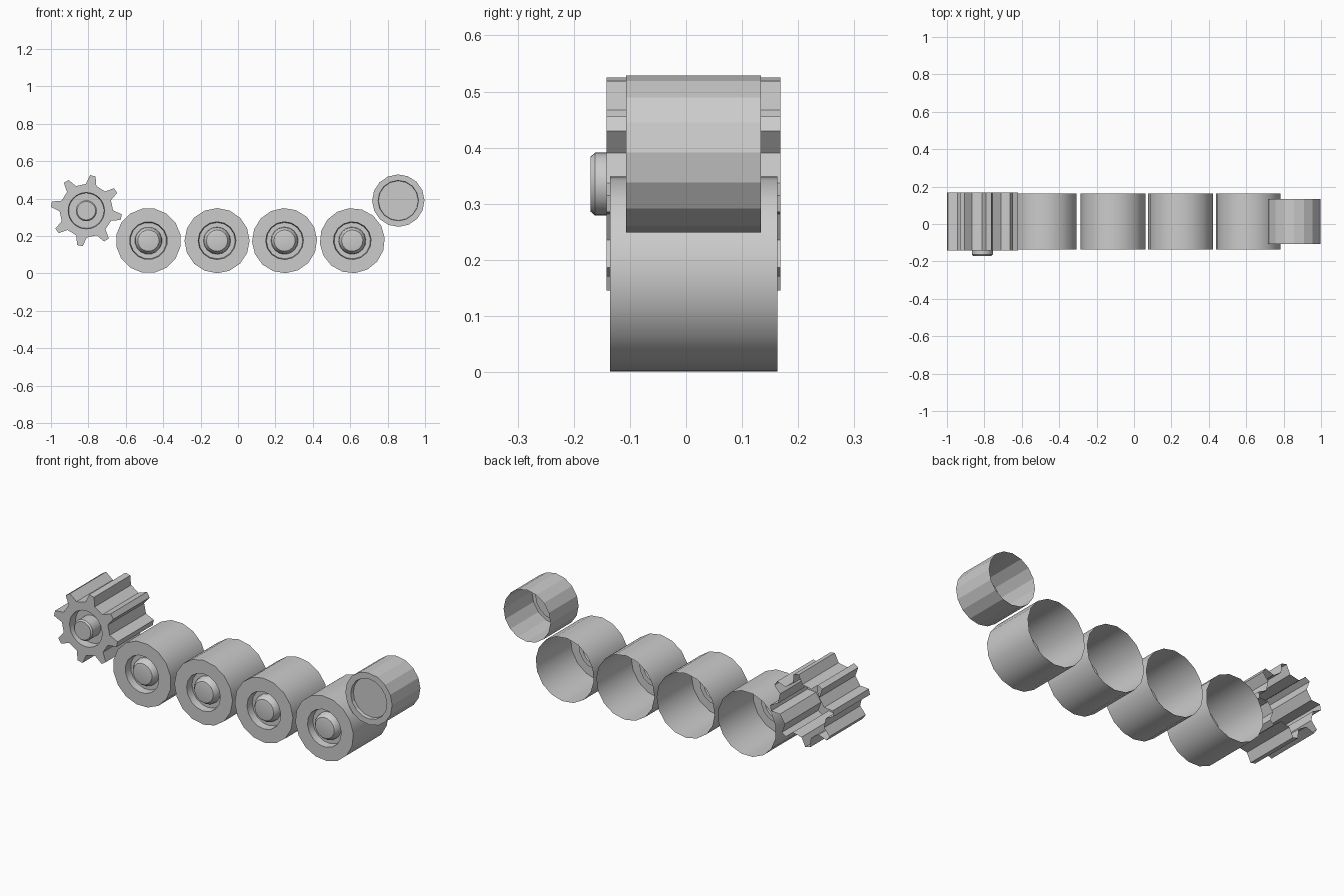
import bpy, bmesh
from math import cos, sin, radians

if "Cube" in bpy.data.objects:
    bpy.data.objects.remove(bpy.data.objects["Cube"])


def circle(radius, count, turn=0):
    return [(radius, turn + i * 360 / count) for i in range(count)]


def gear(turn):
    # one swept tooth, repeated eight times: (radius, angle)
    tooth = [(0.143, -12), (0.190, -5), (0.191, 4), (0.143, 11)]
    return [(r, turn + 45 * k + a) for k in range(8) for r, a in tooth]


def loft(name, cx, cz, sections, smooth):
    """Join (outline, y) rings from the open back to the closed front."""
    bm = bmesh.new()
    rings = [[bm.verts.new((r * cos(radians(a)), y, r * sin(radians(a))))
              for r, a in outline] for outline, y in sections]
    for back, front in zip(rings, rings[1:]):
        n = len(back)
        for i in range(n):
            j = (i + 1) % n
            bm.faces.new((back[i], front[i], front[j], back[j]))
    bm.faces.new(rings[-1][::-1])
    # make the front face look towards -y
    bm.normal_update()
    bm.faces.ensure_lookup_table()
    if bm.faces[-1].normal.y > 0:
        bmesh.ops.reverse_faces(bm, faces=[bm.faces[-1]])
    if bm.faces[0].calc_center_median().dot(bm.faces[0].normal) < 0:
        bmesh.ops.reverse_faces(bm, faces=bm.faces[:-1])
    me = bpy.data.meshes.new(name)
    bm.to_mesh(me)
    bm.free()
    ob = bpy.data.objects.new(name, me)
    bpy.context.collection.objects.link(ob)
    ob.location = (cx, 0, cz)
    if smooth:
        bpy.ops.object.select_all(action='DESELECT')
        ob.select_set(True)
        bpy.context.view_layer.objects.active = ob
        bpy.ops.object.shade_smooth_by_angle(angle=radians(30))
    return ob


# road wheels: hollow drums with a recessed hub
profile = [(0.174, 0.163), (0.174, -0.135), (0.101, -0.135), (0.097, -0.095),
           (0.073, -0.095), (0.070, -0.115), (0.057, -0.132), (0.048, -0.134)]
for k, (x, turn) in enumerate([(-0.479, 11.25), (-0.112, 0), (0.249, 2), (0.611, 5)]):
    loft(f"road_wheel_{k + 1}", x, 0.175,
         [(circle(r, 16, turn), y) for r, y in profile], True)

# drive sprocket: toothed drum with a protruding hub
sprocket_hub = [(0.097, -0.142), (0.094, -0.095), (0.056, -0.095),
                (0.056, -0.162), (0.049, -0.170)]
loft("drive_sprocket", -0.811, 0.335,
     [(gear(35), 0.168), (gear(35), -0.142)]
     + [(circle(r, 32, 23), y) for r, y in sprocket_hub], True)

# idler wheel: faceted drum with a shallow dished face
idler = [(0.140, 0.134), (0.140, -0.107), (0.108, -0.107), (0.106, -0.088)]
loft("idler_wheel", 0.857, 0.389, [(circle(r, 16, 1), y) for r, y in idler], False)
